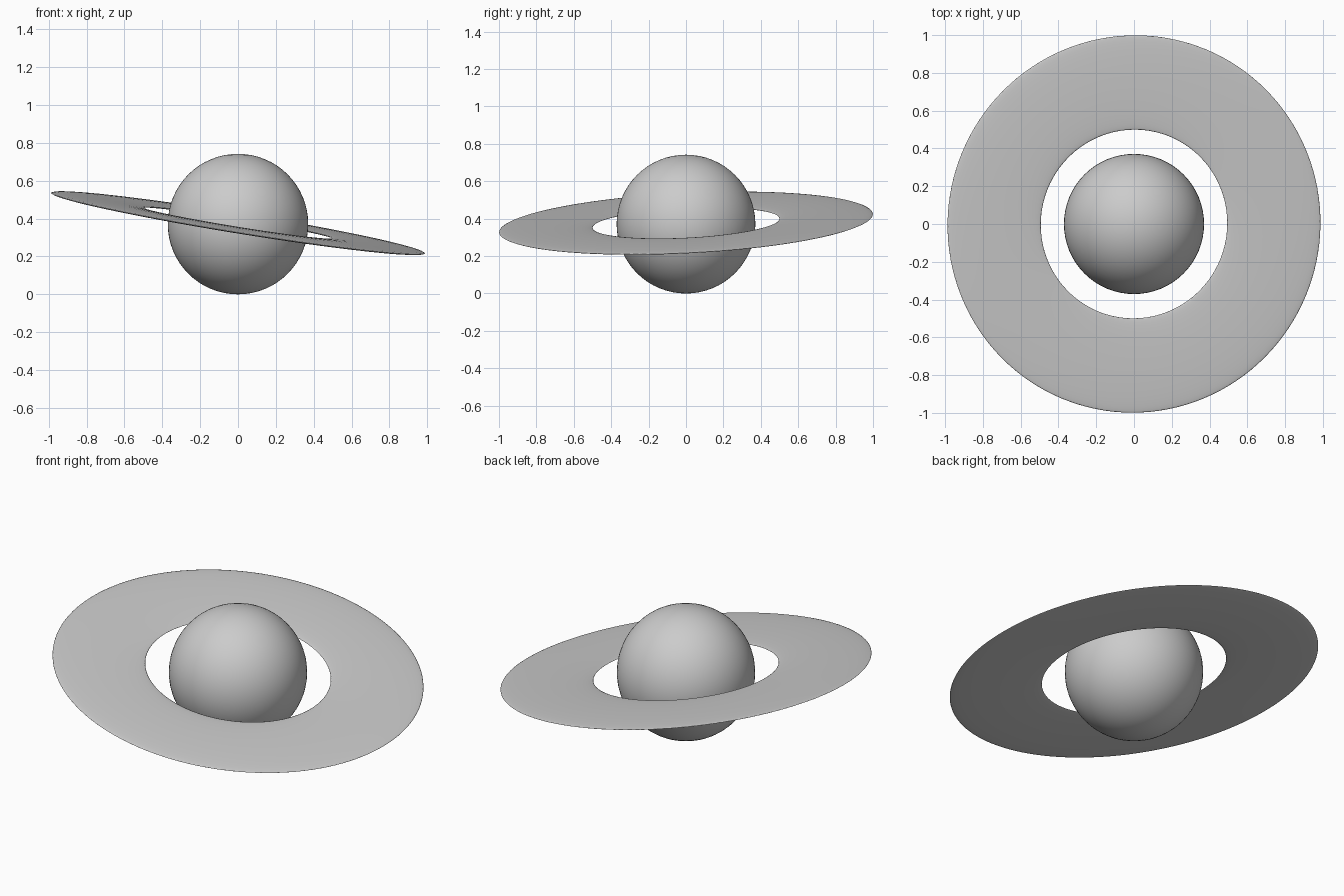
import bpy
import math

if "Cube" in bpy.data.objects:
    bpy.data.objects.remove(bpy.data.objects["Cube"])

# Planet: smooth sphere resting on the ground plane
bpy.ops.mesh.primitive_uv_sphere_add(segments=64, ring_count=32, radius=0.371,
                                     location=(0, 0, 0.371))
planet = bpy.context.object
planet.name = "planet"
bpy.ops.object.shade_smooth()

# Ring: strongly flattened torus, lowered to the right and the front
bpy.ops.mesh.primitive_torus_add(major_segments=128, minor_segments=24,
                                 major_radius=0.75, minor_radius=0.25,
                                 location=(0, 0, 0.376),
                                 rotation=(math.radians(2.8), math.radians(9.2), 0))
ring = bpy.context.object
ring.name = "ring"
ring.scale = (1, 1, 0.05)
bpy.ops.object.shade_smooth()
